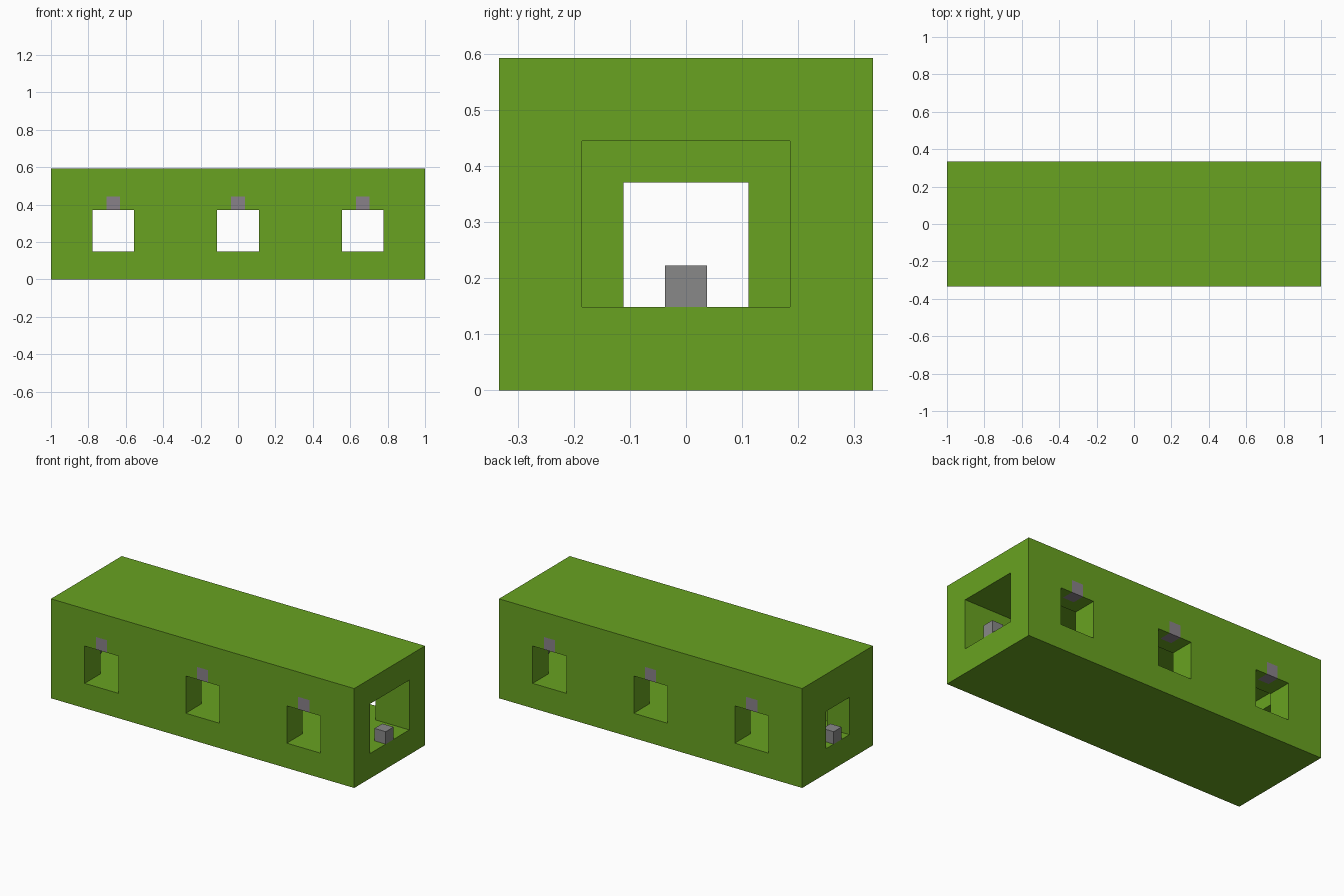
import bpy

if "Cube" in bpy.data.objects:
    bpy.data.objects.remove(bpy.data.objects["Cube"], do_unlink=True)

U = 2 / 27  # one building block


def material(name, rgb):
    mat = bpy.data.materials.new(name)
    mat.use_nodes = True
    colour = (*rgb, 1)
    mat.diffuse_color = colour
    mat.node_tree.nodes["Principled BSDF"].inputs["Base Color"].default_value = colour
    return mat


def box(name, low, high, mat=None):
    """Axis-aligned box between two corners given in block units."""
    centre = [(a + b) / 2 * U for a, b in zip(low, high)]
    bpy.ops.mesh.primitive_cube_add(size=1, location=centre)
    ob = bpy.context.object
    ob.name = name
    ob.scale = [(b - a) * U for a, b in zip(low, high)]
    bpy.ops.object.transform_apply(location=False, rotation=False, scale=True)
    if mat:
        ob.data.materials.append(mat)
    return ob


def cut(target, low, high):
    cutter = box("cutter", low, high)
    cutter.hide_render = True
    mod = target.modifiers.new("opening", "BOOLEAN")
    mod.operation = "DIFFERENCE"
    mod.solver = "EXACT"
    mod.object = cutter
    bpy.context.view_layer.objects.active = target
    bpy.ops.object.modifier_apply(modifier=mod.name)
    bpy.data.objects.remove(cutter, do_unlink=True)


green = material("leaf green", (0.138, 0.361, 0.015))
grey = material("stone grey", (0.246, 0.246, 0.246))
mauve = material("mauve grey", (0.25, 0.22, 0.25))

# Long hollow hall: wide mouth at one end, small doorway at the other
hall = box("hall_shell", (-13.5, -4.5, 0), (13.5, 4.5, 8), green)
cut(hall, (-11.5, -2.5, 2), (15, 2.5, 6))
cut(hall, (-15, -1.5, 2), (-11, 1.5, 5))

# Three windows through both long walls, each with a block set above it
for i, x in enumerate((-9, 0, 9)):
    cut(hall, (x - 1.5, -6, 2), (x + 1.5, 6, 5))
    for side, y0, y1 in (("front", -4.5, -3.5), ("back", 3.5, 4.5)):
        cut(hall, (x - 0.5, min(y0, y0 * 1.2) if y0 < 0 else y0, 4.5),
            (x + 0.5, y1 if y1 < 0 else y1 * 1.2, 6))
        box(f"{side}_window_block_{i + 1}", (x - 0.5, y0, 5), (x + 0.5, y1, 6), mauve)

# Threshold blocks on the floor of both ends
box("left_threshold_block", (12.5, -0.5, 2), (13.5, 0.5, 3), grey)
box("right_threshold_block", (-13.5, -0.5, 2), (-12.5, 0.5, 3), grey)
